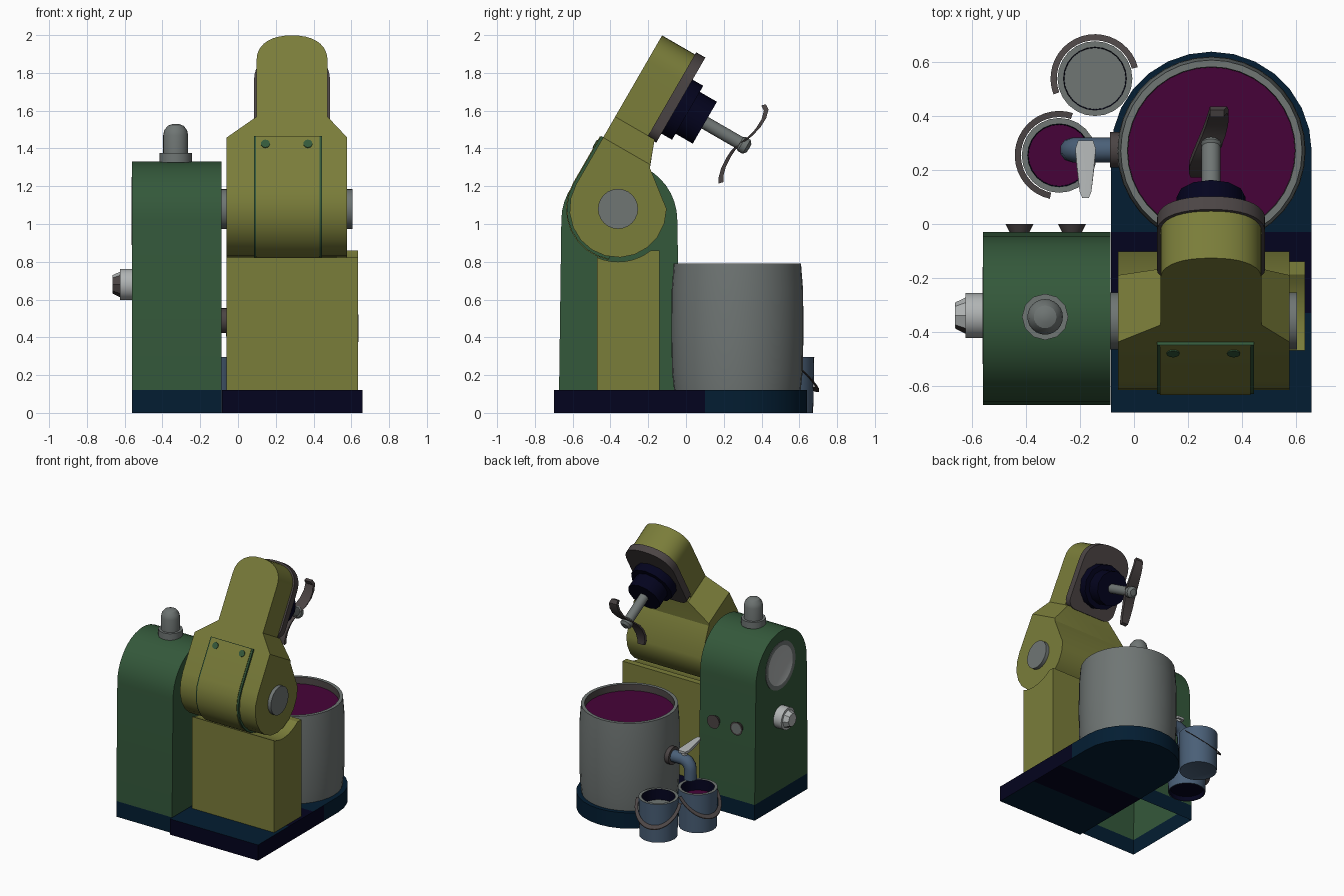
import bpy, bmesh, math
from mathutils import Matrix, Vector

cube = bpy.data.objects.get("Cube")
if cube:
    bpy.data.objects.remove(cube, do_unlink=True)


def material(name, r, g, b):
    m = bpy.data.materials.new(name)
    m.use_nodes = True
    m.diffuse_color = (r, g, b, 1)
    bsdf = next(n for n in m.node_tree.nodes if n.type == 'BSDF_PRINCIPLED')
    bsdf.inputs["Base Color"].default_value = (r, g, b, 1)
    return m


OLIVE = material("olive_yellow", .195, .205, .042)
GREEN = material("machine_green", .034, .098, .043)
PALE = material("pale_metal", .44, .46, .46)
GREY = material("steel_grey", .16, .18, .175)
DARK = material("dark_grey", .070, .058, .058)
NAVY = material("midnight_navy", .001, .001, .013)
TEAL = material("deep_teal", .001, .0125, .032)
PAINT = material("magenta_paint", .062, .0008, .040)
BLUE = material("bucket_blue", .068, .115, .185)


def finish(name, bm, mats, matrix=None):
    """Weld, smooth shallow edges, keep real edges crisp, and add to the scene."""
    bmesh.ops.remove_doubles(bm, verts=bm.verts, dist=1e-5)
    bmesh.ops.recalc_face_normals(bm, faces=bm.faces)
    for f in bm.faces:
        f.smooth = True
    for e in bm.edges:
        e.smooth = e.calc_face_angle(4) < .55
    me = bpy.data.meshes.new(name)
    bm.to_mesh(me)
    bm.free()
    for m in mats:
        me.materials.append(m)
    ob = bpy.data.objects.new(name, me)
    if matrix:
        ob.matrix_world = matrix
    bpy.context.collection.objects.link(ob)


def prism(name, pts, lo, hi, axis, mats, matrix=None, rule=None, cuts=(), open_below=False):
    """Extrude a 2D outline along an axis, optionally cut and coloured by a rule."""
    place = {'x': lambda a, b, h: (h, a, b), 'y': lambda a, b, h: (a, h, b),
             'z': lambda a, b, h: (a, b, h)}[axis]
    bm = bmesh.new()
    rows = [[bm.verts.new(place(a, b, h)) for a, b in pts] for h in (lo, hi)]
    n = len(pts)
    bm.faces.new(rows[0])
    bm.faces.new(rows[1])
    for i in range(n):
        j = (i + 1) % n
        bm.faces.new((rows[0][i], rows[0][j], rows[1][j], rows[1][i]))
    for co, no in cuts:
        bmesh.ops.bisect_plane(bm, geom=bm.verts[:] + bm.edges[:] + bm.faces[:],
                               plane_co=co, plane_no=no)
    bmesh.ops.recalc_face_normals(bm, faces=bm.faces)
    if open_below:
        bmesh.ops.delete(bm, geom=[f for f in bm.faces if f.normal.z < -.9], context='FACES_ONLY')
    if rule:
        for f in bm.faces:
            f.material_index = rule(f)
    finish(name, bm, mats, matrix)


def frame(origin, direction):
    return Matrix.Translation(origin) @ Vector(direction).to_track_quat('Z', 'Y').to_matrix().to_4x4()


def lathe(name, profile, mats, matrix, seg=24, ids=None):
    """Spin (radius, height) points; ids gives one material per profile segment."""
    bm = bmesh.new()
    rings = [[bm.verts.new((r * math.cos(math.tau * k / seg), r * math.sin(math.tau * k / seg), h))
              for k in range(seg)] if r > 0 else [bm.verts.new((0, 0, h))] for r, h in profile]
    for i, (a, b) in enumerate(zip(rings, rings[1:])):
        for k in range(seg):
            l = (k + 1) % seg
            if len(a) == 1:
                f = bm.faces.new((a[0], b[k], b[l]))
            elif len(b) == 1:
                f = bm.faces.new((a[k], a[l], b[0]))
            else:
                f = bm.faces.new((a[k], a[l], b[l], b[k]))
            f.material_index = ids[i] if ids else 0
    finish(name, bm, mats, matrix)


def cylinder(name, r, h, mat, matrix, seg=24):
    lathe(name, [(0, 0), (r, 0), (r, h), (0, h)], [mat], matrix, seg)


def hull(name, pts, mat, matrix=None):
    bm = bmesh.new()
    for p in pts:
        bm.verts.new(p)
    bmesh.ops.convex_hull(bm, input=bm.verts[:])
    finish(name, bm, [mat], matrix)


def sweep(name, rows, mat, matrix=None):
    """Skin a list of four-cornered sections."""
    bm = bmesh.new()
    rows = [[bm.verts.new(p) for p in row] for row in rows]
    for a, b in zip(rows, rows[1:]):
        for k in range(4):
            bm.faces.new((a[k], a[(k + 1) % 4], b[(k + 1) % 4], b[k]))
    bm.faces.new(rows[0])
    bm.faces.new(rows[-1])
    finish(name, bm, [mat], matrix)


def level(x0, x1, y0, y1, z):
    return [(x, y, z) for x in (x0, x1) for y in (y0, y1)]


def arc(cx, cy, rx, ry, a0, a1, n):
    return [(cx + rx * math.cos(math.radians(a0 + (a1 - a0) * i / n)),
             cy + ry * math.sin(math.radians(a0 + (a1 - a0) * i / n))) for i in range(n + 1)]


# Floor plate with a rounded back, dark front walls and a dark middle strip
def base_rule(f):
    c = f.calc_center_median()
    if abs(f.normal.z) > .5:
        return int(-.33 < c.y < -.03)
    return int(c.y < .1)


prism("floor_plate", [(-.085, -.70), (.66, -.70)] + arc(.2875, .27, .3725, .37, 0, 180, 14),
      0, .12, 'z', [TEAL, NAVY], rule=base_rule,
      cuts=[((0, y, 0), (0, 1, 0)) for y in (-.33, -.03, .1)])

# Control housing, hollow underneath, with a plinth band
prism("control_housing", [(-.672, 0), (-.672, .12)] + arc(-.353, 1.02, -.307, .31, 0, 180, 20)
      + [(-.03, .12), (-.03, 0)], -.56, -.088, 'x', [GREEN, TEAL], open_below=True,
      cuts=[((0, 0, .12), (0, 0, 1))], rule=lambda f: int(f.calc_center_median().z < .12))
cylinder("lamp_base", .086, .05, GREY, frame((-.33, -.345, 1.325), (0, 0, 1)), 12)
lathe("lamp_dome", [(.066, 0), (.066, .1), (.060, .127), (.042, .15), (.02, .158), (0, .16)], [GREY],
      frame((-.33, -.345, 1.37), (0, 0, 1)))
lathe("gauge", [(.18, 0), (.18, .003), (.15, .003), (.148, .002), (0, .002)], [GREY, PALE],
      frame((-.56, -.34, 1.07), (-1, 0, 0)), 28, [0, 0, 0, 1])

# Selector knob with a two-tone tapered grip
KNOB_Y, KNOB_Z = -.34, .68
cylinder("side_knob", .083, .066, PALE, frame((-.56, KNOB_Y, KNOB_Z), (-1, 0, 0)))
for name, start, mat in (("knob_grip_light", -45, PALE), ("knob_grip_dark", 135, DARK)):
    hull(name, [(x, y, z) for x, r in ((-.62, .07), (-.661, .05))
                for y, z in arc(KNOB_Y, KNOB_Z, r, r, start, start + 180, 4)], mat)
cylinder("knob_cap", .049, .003, PALE, frame((-.661, KNOB_Y, KNOB_Z), (-1, 0, 0)), 8)
for side, x, cap in (("outer", -.425, GREY), ("inner", -.23, DARK)):
    lathe(side + "_button", [(0, 0), (.036, 0), (.052, .032), (.04, .032), (0, .032)], [DARK, cap],
          frame((x, -.032, .68), (0, 1, 0)), 16, [0, 0, 0, 1])

# Pedestal with a curved saddle on top
a0 = math.degrees(math.atan2(-.257, -.11))
a1 = math.degrees(math.atan2(-.22, .173))
prism("pedestal", [(-.47, .12)] + arc(-.36, 1.08, .28, .28, a0, a1, 8) + [(-.14, .86), (-.14, .12)],
      -.06, .635, 'x', [OLIVE])
cylinder("pivot_axle", .106, .695, GREY, frame((-.09, -.36, 1.08), (1, 0, 0)))

# Tilted arm: local y points out of the mixing face, local z runs along the arm
ARM = Matrix.Translation((0, -.36, 1.08)) @ Matrix.Rotation(math.radians(-30), 4, 'X')
CX, R = .286, .257
prism("pivot_drum", [(-R, .288)] + arc(0, 0, R, R, 180, 390, 12) + [(.038, .272)],
      -.06, .578, 'x', [OLIVE], ARM)
hull("arm_neck", level(-.06, .578, -R, .038, .272) + level(-.06, .578, -R, .03, .288)
     + level(.098, .474, -R, -.016, .415), OLIVE, ARM)


def head_top(grow, n=18, power=.87):
    """Flattened round top of the head."""
    pts = []
    for i in range(n + 1):
        c, s = math.cos(math.pi * i / n), math.sin(math.pi * i / n)
        pts.append((CX + math.copysign(abs(c) ** power, c) * (.188 + grow),
                    .755 + max(s, 0) ** power * (.157 + grow)))
    return pts


prism("mixer_head", head_top(0) + [(CX - .188, .41), (CX + .188, .41)], -R, -.055, 'y', [OLIVE], ARM)
prism("head_plate", head_top(.013) + arc(CX - .131, .475, .07, .07, 180, 270, 5)
      + arc(CX + .131, .475, .07, .07, 270, 360, 5), -.056, 0, 'y', [DARK], ARM)

# Curved front cover: green edge with an olive face, and two screws
for name, x0, x1, t, mat in (("cover_edge", .085, .445, .014, GREEN), ("cover_face", .096, .432, .018, OLIVE)):
    r = R + t
    top = .304 - t
    prism(name, [(-r, top)] + arc(0, 0, r, r, 180, 290, 8) + arc(0, 0, .25, .25, 290, 180, 8)
          + [(-.25, top)], x0, x1, 'x', [mat], ARM)
for side, x in (("right", .145), ("left", .37)):
    cylinder(side + "_cover_screw", .024, .007, GREEN, ARM @ frame((x, -R - .016, .238), (0, -1, 0)), 12)

# Spindle, shaft and S-shaped mixing blade
AXIS = ARM @ frame((CX, 0, .625), (0, 1, 0))
lathe("spindle_hub", [(0, -.01), (.165, -.01), (.165, .065), (.128, .065), (.128, .17), (0, .17)],
      [NAVY], AXIS, 12)
lathe("mixing_shaft", [(.035, .16), (.035, .385), (.043, .395), (.043, .425), (.025, .44), (0, .442)],
      [GREY], AXIS, 16)
blade = [(.392, .862), (.418, .845), (.430, .80), (.428, .74), (.413, .68), (.392, .63),
         (.374, .58), (.370, .53), (.374, .47), (.387, .42), (.403, .392)]
rows = []
for i, (v, w) in enumerate(blade):
    x = CX + .022 - .06 * i / 10 + .02 * math.sin(math.tau * i / 10)
    half = .026 + .018 * math.sin(math.pi * i / 10)
    rows.append([(x + s * half, v + t, w + t) for s, t in ((-1, -.009), (1, -.009), (1, .009), (-1, .009))])
sweep("mixing_blade", rows, DARK, ARM)

# Paint vat
lathe("paint_vat", [(0, 0), (.335, 0), (.346, .1), (.35, .30), (.348, .53), (.337, .67), (.312, .67),
                    (.310, .62), (0, .62)], [GREY, DARK, PAINT],
      frame((.2875, .272, .12), (0, 0, 1)), 36, [0] * 6 + [1, 2])

# Tap
cylinder("tap_flange", .066, .045, DARK, frame((-.045, .275, .488), (-1, 0, 0)))
pipe = bpy.data.curves.new("tap_pipe", 'CURVE')
pipe.dimensions = '3D'
pipe.bevel_depth, pipe.bevel_resolution, pipe.use_fill_caps = .046, 3, True
spline = pipe.splines.new('POLY')
bend = [(-.06, .488), (-.17, .488), (-.205, .476), (-.224, .45), (-.23, .42), (-.23, .35)]
spline.points.add(len(bend) - 1)
for p, (x, z) in zip(spline.points, bend):
    p.co = (x, .275, z, 1)
spline.use_smooth = True
pipe.materials.append(BLUE)
bpy.context.collection.objects.link(bpy.data.objects.new("tap_pipe", pipe))
cylinder("tap_stem", .022, .06, PALE, frame((-.18, .275, .50), (0, 0, 1)), 12)
hull("tap_lever", [(-.18 + s * hw, y, z + d) for y, hw, z in
                   ((.31, .028, .543), (.28, .038, .545), (.22, .034, .55), (.12, .022, .565), (.097, .012, .57))
                   for s in (-1, 1) for d in (0, .018)], PALE)

# Two buckets with drooping flat handles
for name, x, y, fill, under, foot, mid in (("filled_bucket", -.278, .255, PAINT, 2, .03, 165),
                                           ("empty_bucket", -.145, .54, GREY, 0, .004, 108)):
    r = .139
    lathe(name, [(0, foot), (r - .022, foot), (r - .013, 0), (r - .006, 0), (r, .295), (r - .022, .295),
                 (r - .025, .215), (0, .215)], [BLUE, GREY, NAVY, fill],
          frame((x, y, 0), (0, 0, 1)), 24, [under, under, 0, 0, 1, 2, 3])
    rows = []
    for i in range(21):
        t = math.pi * i / 20
        a = math.radians(mid - 93) + t * 1.033
        z = .255 - .122 * math.sin(t)
        rows.append([(x + (r + d) * math.cos(a), y + (r + d) * math.sin(a), z + h - d * .9 * math.sin(t))
                     for d, h in ((.003, 0), (.026, 0), (.026, .006), (.003, .006))])
    sweep(name + "_handle", rows, DARK)
